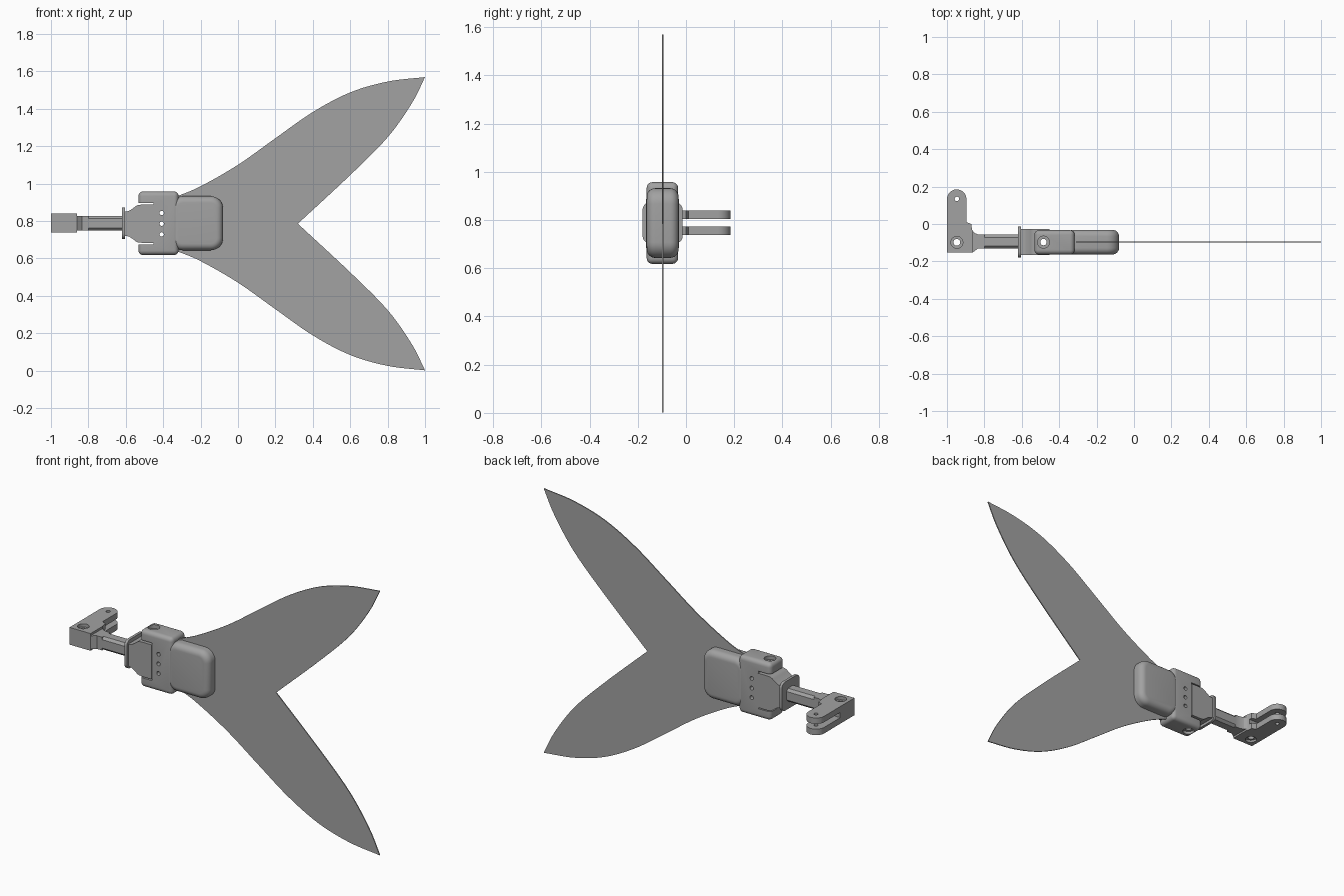
import bpy
import bmesh
import math
from mathutils import Matrix, Vector

cube = bpy.data.objects.get("Cube")
if cube:
    bpy.data.objects.remove(cube, do_unlink=True)

MID_Z = 0.785   # height of the long axis
MID_Y = -0.097  # depth of the fin plane

grey = bpy.data.materials.new("plain grey")
grey.use_nodes = True
colour = (0.36, 0.36, 0.36, 1)
grey.diffuse_color = colour
grey.node_tree.nodes["Principled BSDF"].inputs["Base Color"].default_value = colour


def new_object(name, bm):
    bmesh.ops.recalc_face_normals(bm, faces=bm.faces)
    mesh = bpy.data.meshes.new(name)
    bm.to_mesh(mesh)
    bm.free()
    mesh.materials.append(grey)
    obj = bpy.data.objects.new(name, mesh)
    bpy.context.collection.objects.link(obj)
    return obj


def box(name, x, y, z):
    """Box from three (low, high) ranges."""
    bm = bmesh.new()
    bmesh.ops.create_cube(bm, size=1)
    for v in bm.verts:
        v.co = Vector([(a + b) / 2 + c * (b - a) for c, (a, b) in zip(v.co, (x, y, z))])
    return new_object(name, bm)


def prism(name, outline, axis, low, high):
    """Outline of 2D points extruded along y (points are x, z) or z (points are x, y)."""
    bm = bmesh.new()
    place = (lambda p: (p[0], low, p[1])) if axis == "y" else (lambda p: (p[0], p[1], low))
    face = bm.faces.new([bm.verts.new(place(p)) for p in outline])
    moved = bmesh.ops.extrude_face_region(bm, geom=[face])["geom"]
    step = Vector((0, high - low, 0)) if axis == "y" else Vector((0, 0, high - low))
    bmesh.ops.translate(bm, vec=step, verts=[g for g in moved if isinstance(g, bmesh.types.BMVert)])
    return new_object(name, bm)


def cylinder(name, centre, radius, length, axis="z"):
    bm = bmesh.new()
    bmesh.ops.create_cone(bm, cap_ends=True, segments=28, radius1=radius, radius2=radius, depth=length)
    turn = Matrix.Rotation(math.pi / 2, 4, "X") if axis == "y" else Matrix()
    bmesh.ops.transform(bm, matrix=Matrix.Translation(centre) @ turn, verts=bm.verts)
    return new_object(name, bm)


def round_edges(obj, radius, axis=None, segments=5):
    """Bevel every edge, or only those running along one axis."""
    bm = bmesh.new()
    bm.from_mesh(obj.data)
    edges = list(bm.edges)
    if axis is not None:
        edges = [e for e in edges
                 if abs((e.verts[0].co - e.verts[1].co).normalized()[axis]) > 0.99]
    bmesh.ops.bevel(bm, geom=edges, offset=radius, segments=segments, profile=0.5,
                    affect="EDGES", clamp_overlap=True)
    bm.to_mesh(obj.data)
    bm.free()


def combine(obj, others, operation="DIFFERENCE"):
    for other in others:
        mod = obj.modifiers.new("combine", "BOOLEAN")
        mod.operation = operation
        mod.solver = "EXACT"
        mod.object = other
    bpy.ops.object.select_all(action="DESELECT")
    obj.select_set(True)
    bpy.context.view_layer.objects.active = obj
    bpy.ops.object.convert(target="MESH")
    for other in others:
        bpy.data.objects.remove(other, do_unlink=True)


def spline(points, steps=6):
    """Smooth curve through 2D points."""
    pts = [Vector(p) for p in points]
    pts = [2 * pts[0] - pts[1]] + pts + [2 * pts[-1] - pts[-2]]
    out = []
    for a, b, c, d in zip(pts, pts[1:], pts[2:], pts[3:]):
        for i in range(steps):
            t = i / steps
            out.append(0.5 * (2 * b + (c - a) * t + (2 * a - 5 * b + 4 * c - d) * t ** 2
                              + (3 * b - a - 3 * c + d) * t ** 3))
    return out + [pts[-2]]


def mirrored(points):
    """Close an upper outline by reflecting it; heights are relative to the axis."""
    lower = [(x, -h) for x, h in reversed(points) if h > 0.001]
    return [(x, MID_Z + h) for x, h in list(points) + lower]


# Tail fin
leading = spline([(-0.33, 0.145), (-0.2, 0.2), (0, 0.315), (0.2, 0.457), (0.4, 0.597),
                  (0.6, 0.702), (0.8, 0.76), (1, 0.784)])
trailing = spline([(1, 0.784), (0.93, 0.645), (0.8, 0.462), (0.6, 0.26), (0.32, 0)])
fin = prism("tail_fin", mirrored([tuple(p) for p in leading + trailing[1:]]),
            "y", MID_Y - 0.003, MID_Y + 0.003)

# Rounded pad that grips the fin
pad = box("fin_pad", (-0.36, -0.08), (-0.163, -0.031), (0.643, 0.932))
round_edges(pad, 0.065, axis=1, segments=8)
bm = bmesh.new()
bm.from_mesh(pad.data)
rims = [e for e in bm.edges if abs(e.verts[0].co.y - e.verts[1].co.y) < 0.001]
bmesh.ops.bevel(bm, geom=rims, offset=0.035, segments=6, profile=0.5, affect="EDGES")
bm.to_mesh(pad.data)
bm.free()

# Hinge block: forked towards the stem, with pivot and bolt holes
block = box("hinge_block", (-0.532, -0.318), (-0.163, -0.033), (0.618, 0.957))
round_edges(block, 0.024)
cutters = [box("fork_cut", (-0.6, -0.452), (-0.3, 0.1), (0.674, 0.897)),
           cylinder("pivot_cut", (-0.484, MID_Y, MID_Z), 0.017, 0.6)]
for side in (-1, 1):
    cutters.append(cylinder("pivot_recess", (-0.484, MID_Y, MID_Z + side * 0.17), 0.032, 0.04))
for dz in (-0.057, 0, 0.057):
    cutters.append(cylinder("bolt_cut", (-0.408, MID_Y, MID_Z + dz), 0.0115, 0.6, "y"))
combine(block, cutters)

# Tongue that sits in the fork
flare = spline([(-0.61, 0.066), (-0.585, 0.068), (-0.562, 0.082), (-0.54, 0.098), (-0.515, 0.102)], 4)
tongue = prism("hinge_tongue", mirrored([tuple(p) for p in flare] + [(-0.453, 0.102)]),
               "y", -0.166, -0.028)
combine(tongue, [cylinder("tongue_pivot_cut", (-0.484, MID_Y, MID_Z), 0.017, 0.6)])

# Collar and neck
collar = box("collar", (-0.62, -0.604), (-0.18, -0.014), (0.703, 0.873))
round_edges(collar, 0.03, axis=0)
neck = box("neck", (-0.88, -0.6), (-0.132, -0.057), (0.748, 0.826))
round_edges(neck, 0.014, axis=0, segments=1)

# Corner bracket with a rounded, slotted lever arm
tip = [(-0.948 + 0.052 * math.cos(a), 0.133 + 0.052 * math.sin(a))
       for a in [math.pi * i / 16 for i in range(17)]]
corner = [(-1, -0.152), (-0.862, -0.152), (-0.835, -0.132), (-0.8, -0.132), (-0.8, -0.057),
          (-0.83, -0.057), (-0.853, -0.048), (-0.866, -0.03), (-0.87, 0), (-0.896, 0.01)]
bracket = prism("lever_bracket", corner + tip, "z", 0.737, 0.839)
cutters = [box("slot_cut", (-1.1, -0.8), (-0.018, 0.3), (0.773, 0.804)),
           box("neck_step_top", (-0.862, -0.7), (-0.3, 0.0), (0.826, 0.9)),
           box("neck_step_bottom", (-0.862, -0.7), (-0.3, 0.0), (0.7, 0.748)),
           cylinder("mount_cut", (-0.947, -0.098, MID_Z), 0.018, 0.4),
           cylinder("lever_cut", (-0.947, 0.134, MID_Z), 0.012, 0.4)]
for side in (-1, 1):
    cutters.append(cylinder("mount_recess", (-0.947, -0.098, MID_Z + side * 0.05), 0.032, 0.03))
combine(bracket, cutters)

# Shading: smooth curves, crisp corners
bpy.ops.object.select_all(action="DESELECT")
for obj in (fin, pad, block, tongue, collar, neck, bracket):
    obj.select_set(True)
bpy.context.view_layer.objects.active = block
bpy.ops.object.shade_smooth_by_angle(angle=math.radians(30))
